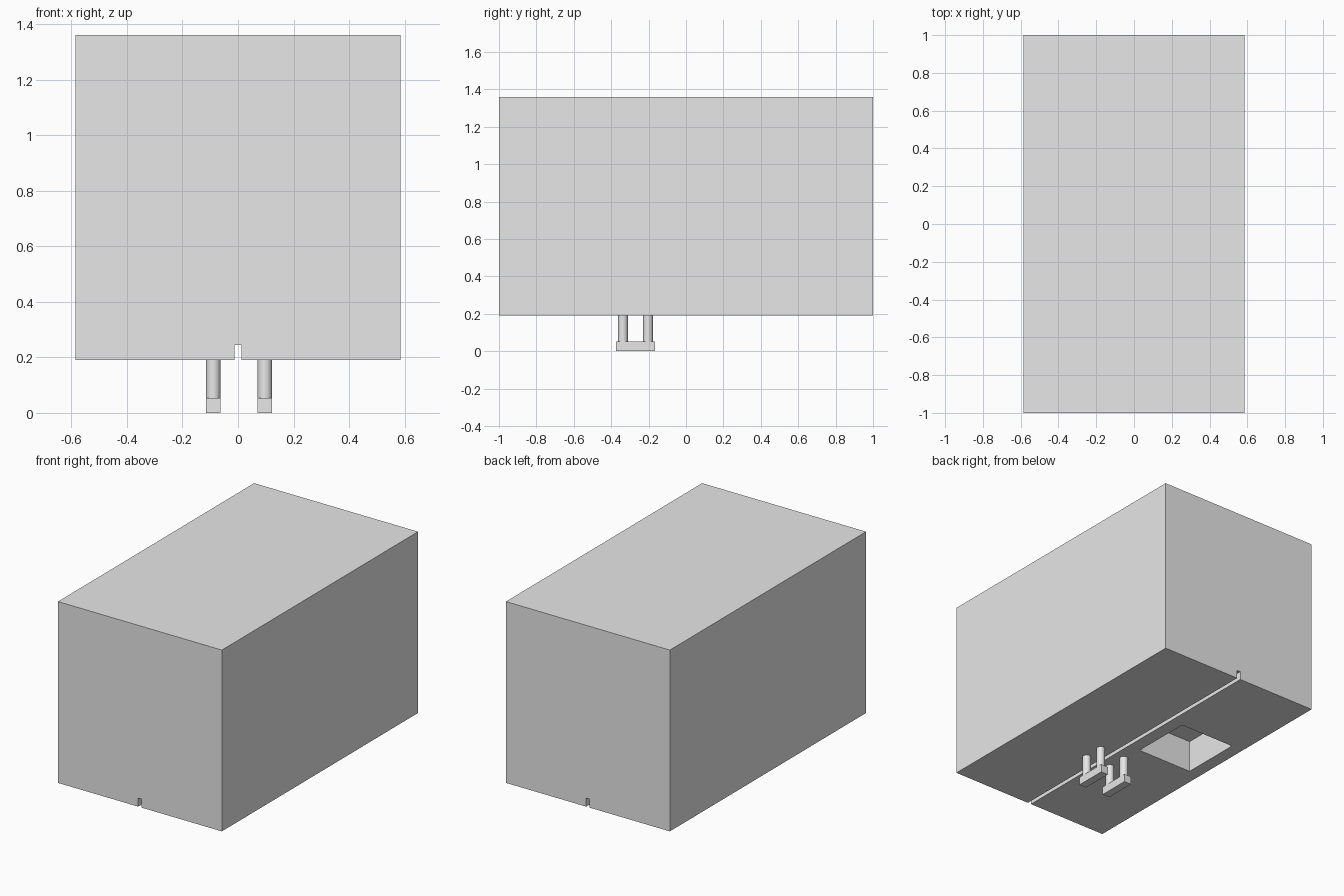
import bpy
import bmesh
from mathutils import Matrix, Vector

default = bpy.data.objects.get("Cube")
if default:
    bpy.data.objects.remove(default, do_unlink=True)

grey = bpy.data.materials.new("plain grey")
grey.use_nodes = True
colour = (0.8, 0.8, 0.8, 1)
grey.diffuse_color = colour
grey.node_tree.nodes["Principled BSDF"].inputs["Base Color"].default_value = colour


def add_object(name, bm):
    mesh = bpy.data.meshes.new(name)
    bm.to_mesh(mesh)
    bm.free()
    mesh.materials.append(grey)
    obj = bpy.data.objects.new(name, mesh)
    bpy.context.collection.objects.link(obj)
    return obj


def box(name, low, high):
    low, high = Vector(low), Vector(high)
    bm = bmesh.new()
    bmesh.ops.create_cube(bm, size=1)
    bmesh.ops.scale(bm, vec=high - low, verts=bm.verts)
    bmesh.ops.translate(bm, vec=(low + high) / 2, verts=bm.verts)
    return add_object(name, bm)


def pin(name, x, y, bottom, top, radius):
    bm = bmesh.new()
    place = Matrix.Translation((x, y, (bottom + top) / 2))
    bmesh.ops.create_cone(bm, cap_ends=True, segments=32, radius1=radius,
                          radius2=radius, depth=top - bottom, matrix=place)
    for face in bm.faces:
        face.smooth = len(face.verts) == 4
    for edge in bm.edges:
        edge.smooth = all(f.smooth for f in edge.link_faces)
    return add_object(name, bm)


def cut(target, cutter):
    mod = target.modifiers.new(cutter.name, 'BOOLEAN')
    mod.operation = 'DIFFERENCE'
    mod.solver = 'EXACT'
    mod.object = cutter
    cutter.hide_render = True
    cutter.display_type = 'WIRE'
    cutter.hide_set(True)


# Main block, with a long groove and a square pocket in its underside
base = 0.19
body = box("body", (-0.585, -1, base), (0.585, 1, 1.36))
cut(body, box("groove_cutter", (-0.013, -1.1, 0.1), (0.012, 1.1, 0.245)))
cut(body, box("pocket_cutter", (-0.5, -0.065, 0.1), (-0.1, 0.34, 0.4)))

# Two feet, each a bar hung from a pair of round pins
for side, x in (("right", -0.089), ("left", 0.097)):
    box(side + "_foot_bar", (x - 0.026, -0.374, 0), (x + 0.026, -0.166, 0.053))
    for end, y in (("front", -0.337), ("back", -0.203)):
        pin(f"{side}_{end}_pin", x, y, 0.05, base, 0.026)
